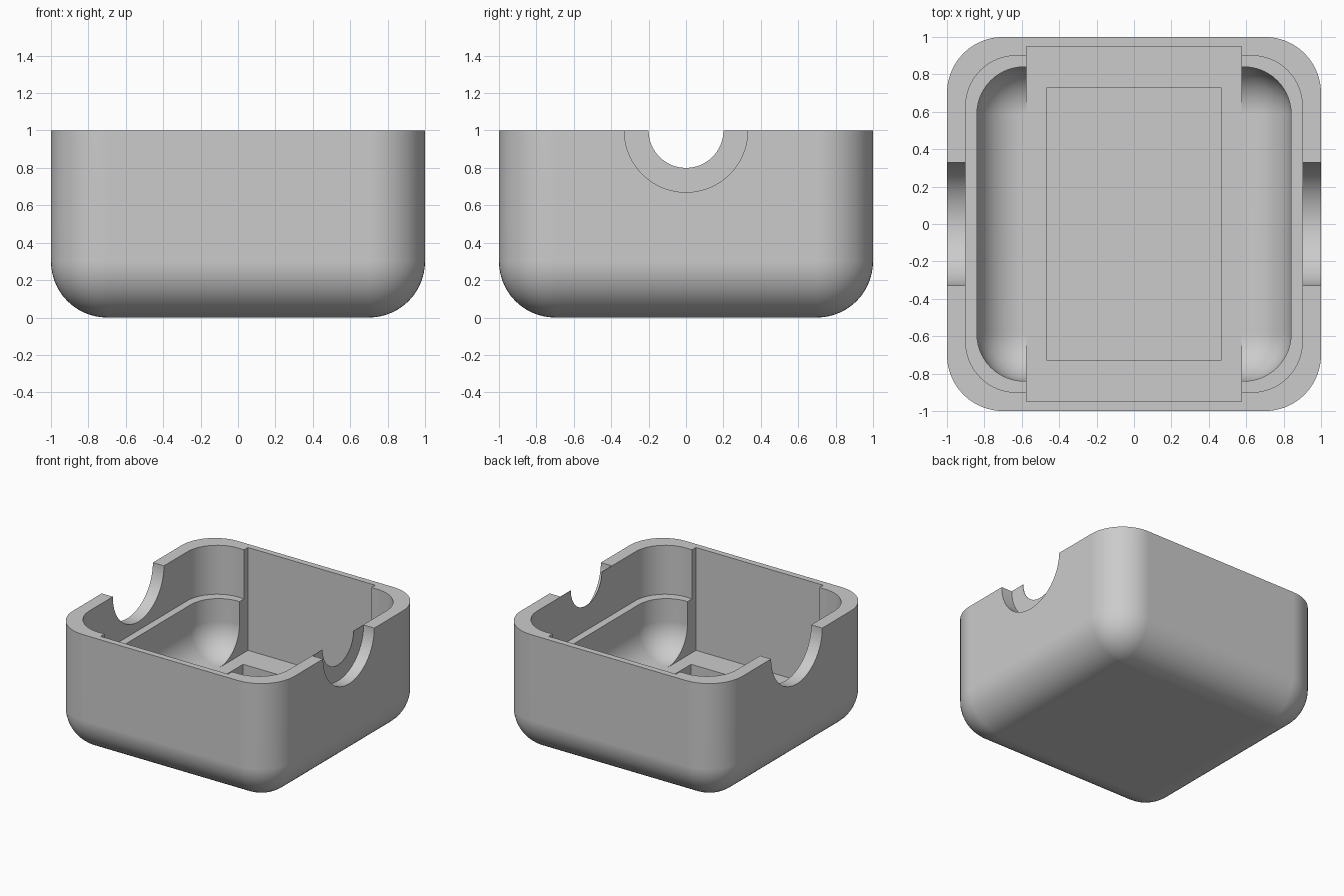
import bpy
import bmesh
import math
from mathutils import Matrix, Vector

default = bpy.data.objects.get("Cube")
if default:
    bpy.data.objects.remove(default, do_unlink=True)

# Plain grey finish
grey = bpy.data.materials.new("light_grey")
grey.use_nodes = True
GREY = (0.6, 0.6, 0.6, 1.0)
grey.diffuse_color = GREY
grey.node_tree.nodes["Principled BSDF"].inputs["Base Color"].default_value = GREY


def add_object(name, bm):
    bmesh.ops.recalc_face_normals(bm, faces=bm.faces)
    mesh = bpy.data.meshes.new(name)
    bm.to_mesh(mesh)
    bm.free()
    mesh.materials.append(grey)
    obj = bpy.data.objects.new(name, mesh)
    bpy.context.collection.objects.link(obj)
    return obj


def box(hx, hy, z0, z1, radius=0.0, only_vertical=False, segments=14):
    """Centred box, optionally with rounded edges."""
    bm = bmesh.new()
    bmesh.ops.create_cube(bm, size=2)
    for v in bm.verts:
        v.co = Vector((v.co.x * hx, v.co.y * hy, z1 if v.co.z > 0 else z0))
    if radius:
        edges = [e for e in bm.edges if not only_vertical
                 or abs(e.verts[0].co.z - e.verts[1].co.z) > 0.01]
        bmesh.ops.bevel(bm, geom=edges, offset=radius, segments=segments,
                        profile=0.5, affect='EDGES')
    return bm


def rod(radius, x0, x1):
    """Cylinder along x, centred on the rim height."""
    bm = bmesh.new()
    place = Matrix.Translation(((x0 + x1) / 2, 0, 1)) @ Matrix.Rotation(math.pi / 2, 4, 'Y')
    bmesh.ops.create_cone(bm, cap_ends=True, segments=96, radius1=radius,
                          radius2=radius, depth=x1 - x0, matrix=place)
    return bm


# Outer shell: lower half of a rounded cube
shell = box(1, 1, 0, 2, 0.3)
cut = bmesh.ops.bisect_plane(shell, geom=shell.verts[:] + shell.edges[:] + shell.faces[:],
                             plane_co=(0, 0, 1), plane_no=(0, 0, 1), clear_outer=True)
rim = [e for e in cut["geom_cut"] if isinstance(e, bmesh.types.BMEdge)]
bmesh.ops.contextual_create(shell, geom=rim)
case = add_object("case_shell", shell)

# Hollows cut out of the shell, in order
cutters = [
    ("rounded_cavity", box(0.84, 0.84, 0.16, 1.84, 0.252)),
    ("upper_recess", box(0.9, 0.9, 0.6, 1.5, 0.27, only_vertical=True)),
    ("centre_slot", box(0.575, 0.95, 0.16, 1.5)),
    ("floor_pocket", box(0.465, 0.73, 0.06, 0.5)),
    ("right_notch", rod(0.33, -1.3, -0.85)),
    ("left_notch", rod(0.33, 0.904, 1.3)),    # leaves a thin web on the inside
    ("left_web_hole", rod(0.2, 0.7, 1.2)),
]

bpy.context.view_layer.objects.active = case
for name, bm in cutters:
    cutter = add_object(name, bm)
    cutter.hide_render = True
    mod = case.modifiers.new(name, 'BOOLEAN')
    mod.operation = 'DIFFERENCE'
    mod.solver = 'EXACT'
    mod.object = cutter
    bpy.ops.object.modifier_apply(modifier=mod.name)
    bpy.data.objects.remove(cutter, do_unlink=True)

# Smooth fillets with crisp rims
bpy.ops.object.select_all(action='DESELECT')
case.select_set(True)
bpy.ops.object.shade_smooth_by_angle(angle=math.radians(30))
normals = case.modifiers.new("even_shading", 'WEIGHTED_NORMAL')
normals.keep_sharp = True
